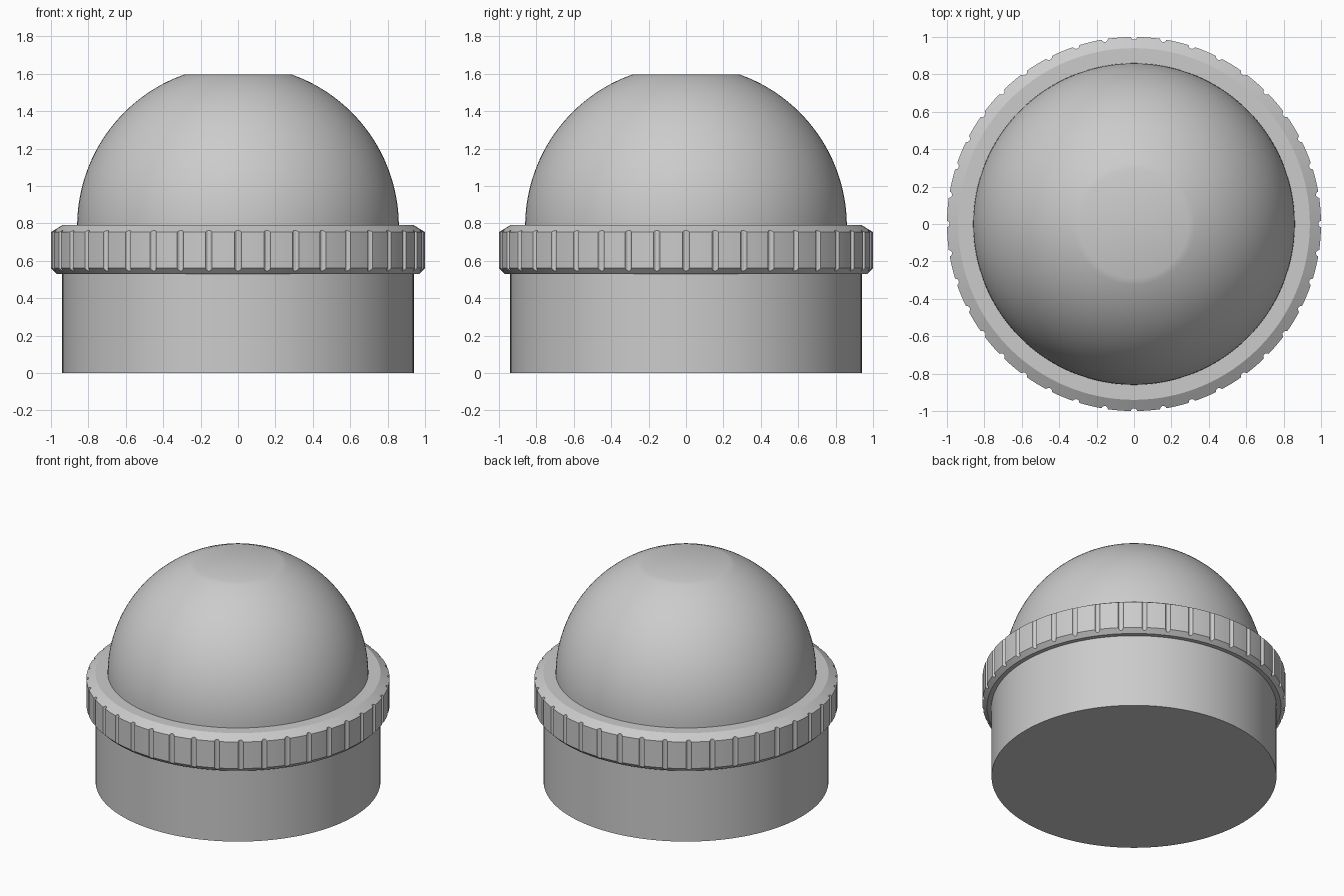
import bpy
import bmesh
from math import cos, sin, radians, sqrt, asin, pi

cube = bpy.data.objects.get("Cube")
if cube:
    bpy.data.objects.remove(cube, do_unlink=True)

grey = bpy.data.materials.new("plain grey")
grey.use_nodes = True
color = (0.6, 0.6, 0.6, 1)
grey.diffuse_color = color
grey.node_tree.nodes["Principled BSDF"].inputs["Base Color"].default_value = color


def lathe(name, angles, profile_at):
    """Revolve a bottom-to-top profile, which may vary by angle, and cap both ends."""
    bm = bmesh.new()
    columns = [[bm.verts.new((r * cos(a), r * sin(a), z)) for r, z in profile_at(i)]
               for i, a in enumerate(angles)]
    for i, col in enumerate(columns):
        nxt = columns[(i + 1) % len(columns)]
        for k in range(len(col) - 1):
            bm.faces.new((col[k], nxt[k], nxt[k + 1], col[k + 1]))
    bm.faces.new([c[0] for c in reversed(columns)])
    bm.faces.new([c[-1] for c in columns])
    mesh = bpy.data.meshes.new(name)
    bm.to_mesh(mesh)
    bm.free()
    mesh.materials.append(grey)
    obj = bpy.data.objects.new(name, mesh)
    bpy.context.collection.objects.link(obj)
    bpy.ops.object.select_all(action="DESELECT")
    obj.select_set(True)
    bpy.context.view_layer.objects.active = obj
    bpy.ops.object.shade_smooth_by_angle(angle=radians(25))
    return obj


circle = [2 * pi * i / 128 for i in range(128)]

# Cylindrical base
lathe("base", circle, lambda i: [(0.94, 0), (0.94, 0.54)])

# Grip ring with chamfered edges and evenly spaced rounded grooves
GROOVES = 40
groove = [(-1.0, 0), (-0.75, 0.009), (-0.3, 0.014), (0.3, 0.014), (0.75, 0.009), (1.0, 0),
          (2.75, 0), (4.5, 0), (6.25, 0)]
ring_angles = [radians(360 / GROOVES * g + a) for g in range(GROOVES) for a, d in groove]


def ring_profile(i):
    depth = groove[i % len(groove)][1]
    return [(0.97, 0.53), (1 - depth, 0.56 - depth), (1 - depth, 0.753 + depth * 0.6),
            (0.94, 0.79)]


lathe("grip_ring", ring_angles, ring_profile)

# Dome with a flat top
RADIUS, CENTER, FLAT = 0.86, 0.785, 0.29
end = pi / 2 - asin(FLAT / RADIUS)
dome_profile = [(RADIUS * cos(end * k / 28), CENTER + RADIUS * sin(end * k / 28))
                for k in range(29)]
dome = lathe("dome", circle, lambda i: dome_profile)
